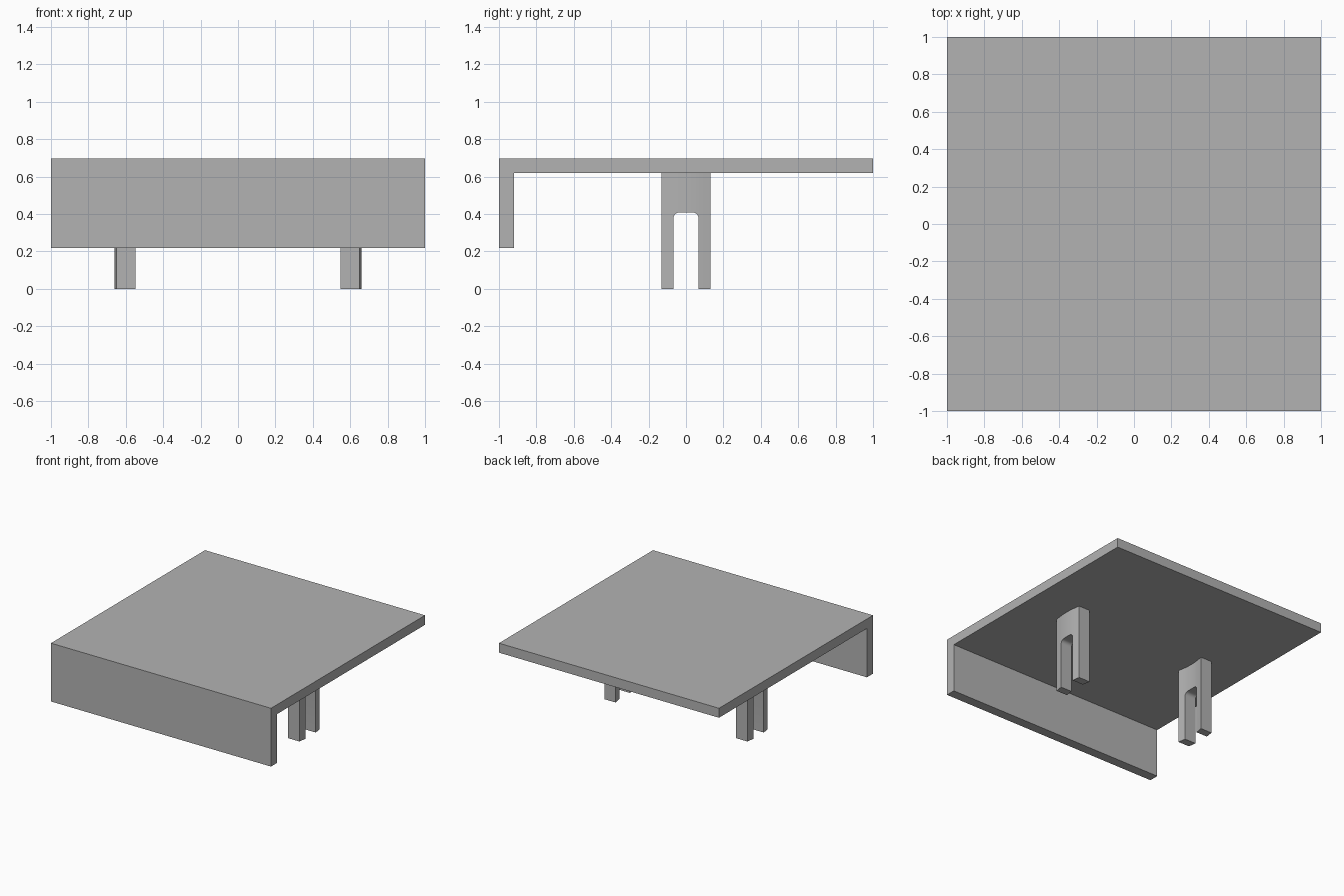
import bpy, bmesh
from math import sqrt, radians

cube = bpy.data.objects.get("Cube")
if cube:
    bpy.data.objects.remove(cube, do_unlink=True)

grey = bpy.data.materials.new("plain_grey")
grey.use_nodes = True
colour = (0.45, 0.45, 0.45, 1)
grey.diffuse_color = colour
grey.node_tree.nodes["Principled BSDF"].inputs["Base Color"].default_value = colour

UNDERSIDE, TOP = 0.62, 0.698      # slab heights
LEG, SLOT, ARCH, FILLET = 0.132, 0.067, 0.408, 0.03
R_IN, R_OUT = 0.563, 0.663        # legs are sectors of a round tube


def finish(bm, name):
    bmesh.ops.recalc_face_normals(bm, faces=bm.faces)
    mesh = bpy.data.meshes.new(name)
    bm.to_mesh(mesh)
    bm.free()
    mesh.materials.append(grey)
    obj = bpy.data.objects.new(name, mesh)
    bpy.context.collection.objects.link(obj)
    return obj


def extrude_x(bm, faces, dx):
    made = bmesh.ops.extrude_face_region(bm, geom=faces)["geom"]
    verts = [v for v in made if isinstance(v, bmesh.types.BMVert)]
    bmesh.ops.translate(bm, verts=verts, vec=(dx, 0, 0))
    return verts


# Slab with its hanging front panel: one L profile
bm = bmesh.new()
profile = [(-1, 0.219), (-0.92, 0.219), (-0.92, UNDERSIDE),
           (1, UNDERSIDE), (1, TOP), (-1, TOP)]
face = bm.faces.new([bm.verts.new((-1, y, z)) for y, z in profile])
extrude_x(bm, [face], 2)
finish(bm, "slab_with_front_panel")


def slot_top(y):
    d = max(0, abs(y) - (SLOT - FILLET))
    return ARCH - FILLET + sqrt(max(0, FILLET ** 2 - d ** 2))


def leg(name, side):
    bm = bmesh.new()
    half = [SLOT - FILLET * t for t in (0, 0.03, 0.13, 0.29, 0.5, 0.74, 1)]
    half += [SLOT / 4, LEG, (LEG + SLOT) / 2]
    ys = sorted([-y for y in half] + [0] + half)
    # Strips of the pierced outline, welded together
    for a, b in zip(ys, ys[1:]):
        if abs(a + b) / 2 > SLOT:
            pts = [(a, 0), (b, 0)]
            if abs(b + SLOT) < 1e-6:
                pts.append((b, slot_top(b)))
            pts += [(b, UNDERSIDE), (a, UNDERSIDE)]
            if abs(a - SLOT) < 1e-6:
                pts.append((a, slot_top(a)))
        else:
            pts = [(a, slot_top(a)), (b, slot_top(b)), (b, UNDERSIDE), (a, UNDERSIDE)]
        bm.faces.new([bm.verts.new((0, y, z)) for y, z in pts])
    bmesh.ops.remove_doubles(bm, verts=bm.verts, dist=1e-5)
    extrude_x(bm, list(bm.faces), 1)
    # Wrap both skins onto the tube radii
    for v in bm.verts:
        r = R_OUT if v.co.x > 0.5 else R_IN
        v.co.x = side * sqrt(r * r - v.co.y ** 2)
    obj = finish(bm, name)
    bpy.ops.object.select_all(action="DESELECT")
    obj.select_set(True)
    bpy.context.view_layer.objects.active = obj
    bpy.ops.object.shade_smooth_by_angle(angle=radians(30))


leg("left_forked_leg", 1)
leg("right_forked_leg", -1)
